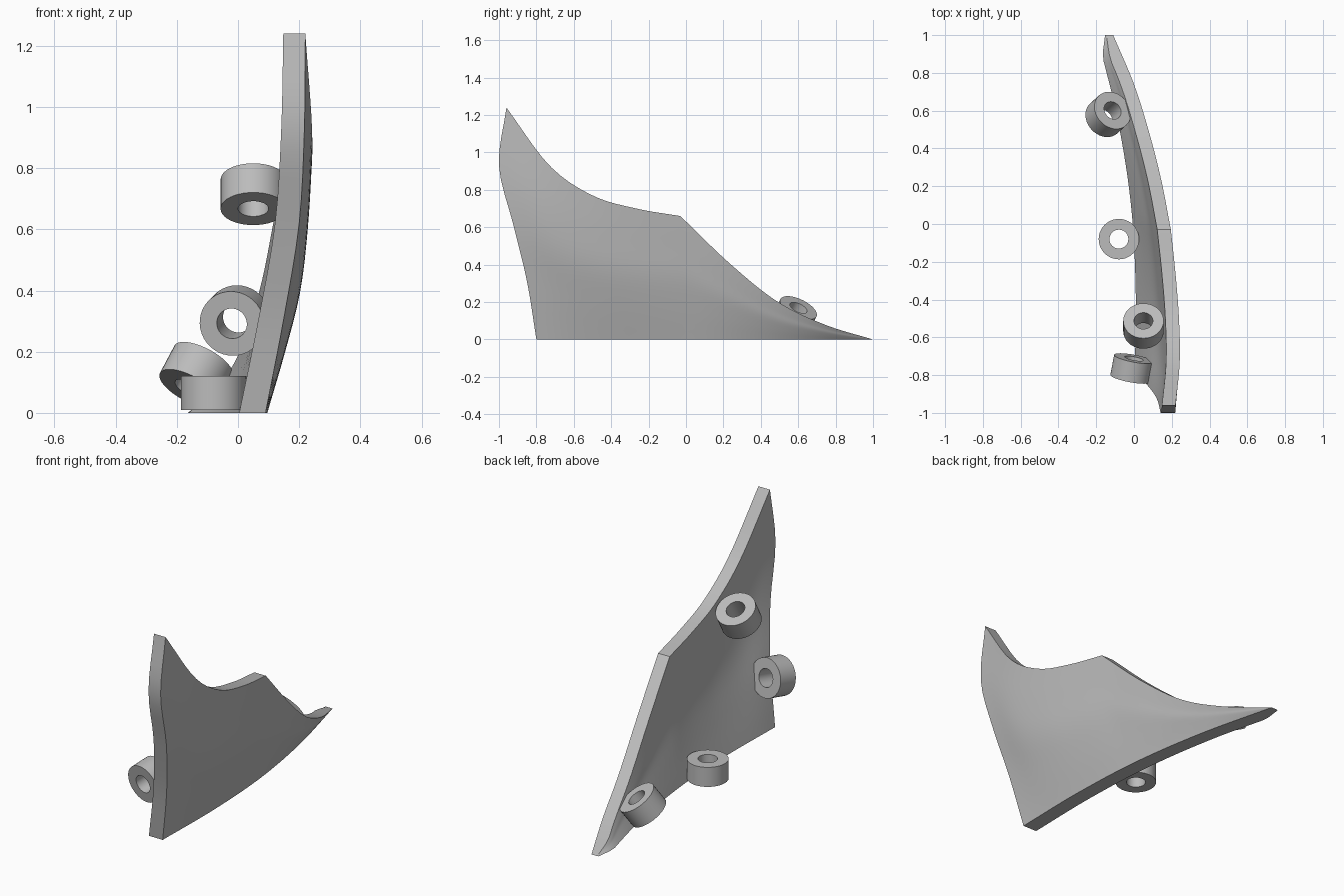
import bpy
import bmesh
import math
from mathutils import Vector

cube = bpy.data.objects.get("Cube")
if cube:
    bpy.data.objects.remove(cube)

grey = bpy.data.materials.new("plain grey")
grey.use_nodes = True
grey.diffuse_color = (0.5, 0.5, 0.5, 1)
grey.node_tree.nodes["Principled BSDF"].inputs["Base Color"].default_value = (0.5, 0.5, 0.5, 1)


def finish(name, bm):
    """Turn a bmesh into a smooth object with sharp edges kept."""
    bmesh.ops.remove_doubles(bm, verts=bm.verts, dist=1e-5)
    bmesh.ops.recalc_face_normals(bm, faces=bm.faces)
    mesh = bpy.data.meshes.new(name)
    bm.to_mesh(mesh)
    bm.free()
    mesh.materials.append(grey)
    obj = bpy.data.objects.new(name, mesh)
    bpy.context.collection.objects.link(obj)
    bpy.ops.object.select_all(action='DESELECT')
    obj.select_set(True)
    bpy.context.view_layer.objects.active = obj
    bpy.ops.object.shade_smooth_by_angle(angle=math.radians(30))
    return obj


def curve(points, t):
    """Smooth curve through evenly spaced control points, t from 0 to 1."""
    p = [Vector(q) for q in points]
    p = [2 * p[0] - p[1]] + p + [2 * p[-1] - p[-2]]
    s = t * (len(p) - 3)
    i = min(int(s), len(p) - 4)
    s -= i
    a, b, c, d = p[i:i + 4]
    return 0.5 * (2 * b + (c - a) * s + (2 * a - 5 * b + 4 * c - d) * s ** 2
                  + (3 * b - a - 3 * c + d) * s ** 3)


# Boundary curves of the outer surface
BOTTOM = [(.09, -.8, 0), (.095, -.35, 0), (.07, .1, 0), (0, .55, 0), (-.11, 1, 0)]
FRONT = [(.09, -.8, 0), (.15, -.85, .31), (.2, -.925, .62), (.217, -1, .93), (.22, -.96, 1.24)]
RIM_FRONT = [(.22, -.96, 1.24), (.242, -.73, .93), (.238, -.5, .77), (.22, -.265, .7), (.195, -.03, .66)]
RIM_BACK = [(.195, -.03, .66), (.145, .23, .41), (.08, .485, .205), (0, .74, .08), (-.11, 1, 0)]
KINK = 0.475


def rim(u):
    if u <= KINK:
        return curve(RIM_FRONT, u / KINK)
    return curve(RIM_BACK, (u - KINK) / (1 - KINK))


def outer(u, v):
    """Blend the boundary curves into one patch that ends in a point."""
    low, high = curve(BOTTOM, u), rim(u)
    bulge = curve(FRONT, v) - Vector(FRONT[0]).lerp(Vector(FRONT[-1]), v)
    return low.lerp(high, v) + (1 - u) * bulge


# Curved panel: a strip of closed sections from front edge to back tip
bm = bmesh.new()
ROWS = 16
SECTIONS = [KINK * i / 19 for i in range(20)] + [KINK + (1 - KINK) * i / 21 for i in range(1, 22)]
rings = []
for u in SECTIONS:
    out = [outer(u, j / ROWS) for j in range(ROWS + 1)]
    taper = min(1, 0.5 + (1 - u) * 8)
    inn = [p - Vector(((0.086 - 0.014 * j / ROWS) * taper, 0, 0)) for j, p in enumerate(out)]
    rings.append([bm.verts.new(p) for p in out + inn[::-1]])
count = len(rings[0])
for a, b in zip(rings, rings[1:]):
    for j in range(count):
        k = (j + 1) % count
        bm.faces.new((a[j], a[k], b[k], b[j]))
first = rings[0]
for j in range(ROWS):
    bm.faces.new((first[j], first[j + 1], first[count - 2 - j], first[count - 1 - j]))
finish("curved_panel", bm)


# Mounting eyelets on the inner side
def eyelet(name, centre, axis, radius=0.107, hole=0.05, height=0.11):
    bm = bmesh.new()
    profile = [(hole, -height / 2), (radius, -height / 2), (radius, height / 2), (hole, height / 2)]
    verts = [bm.verts.new((r, 0, z)) for r, z in profile]
    edges = [bm.edges.new((verts[i], verts[(i + 1) % 4])) for i in range(4)]
    bmesh.ops.spin(bm, geom=verts + edges, cent=(0, 0, 0), axis=(0, 0, 1),
                   angle=math.tau, steps=40, use_merge=False)
    obj = finish(name, bm)
    obj.location = centre
    obj.rotation_euler = Vector(axis).to_track_quat('Z', 'Y').to_euler()


eyelet("bottom_eyelet", (-.08, -.08, .065), (0, 0, 1))
eyelet("front_eyelet", (-.01, -.765, .302), (.18, .95, .18))
eyelet("upper_eyelet", (.05, -.54, .715), (0, .5, .87))
eyelet("back_eyelet", (-.137, .58, .125), (.43, .39, .81))
